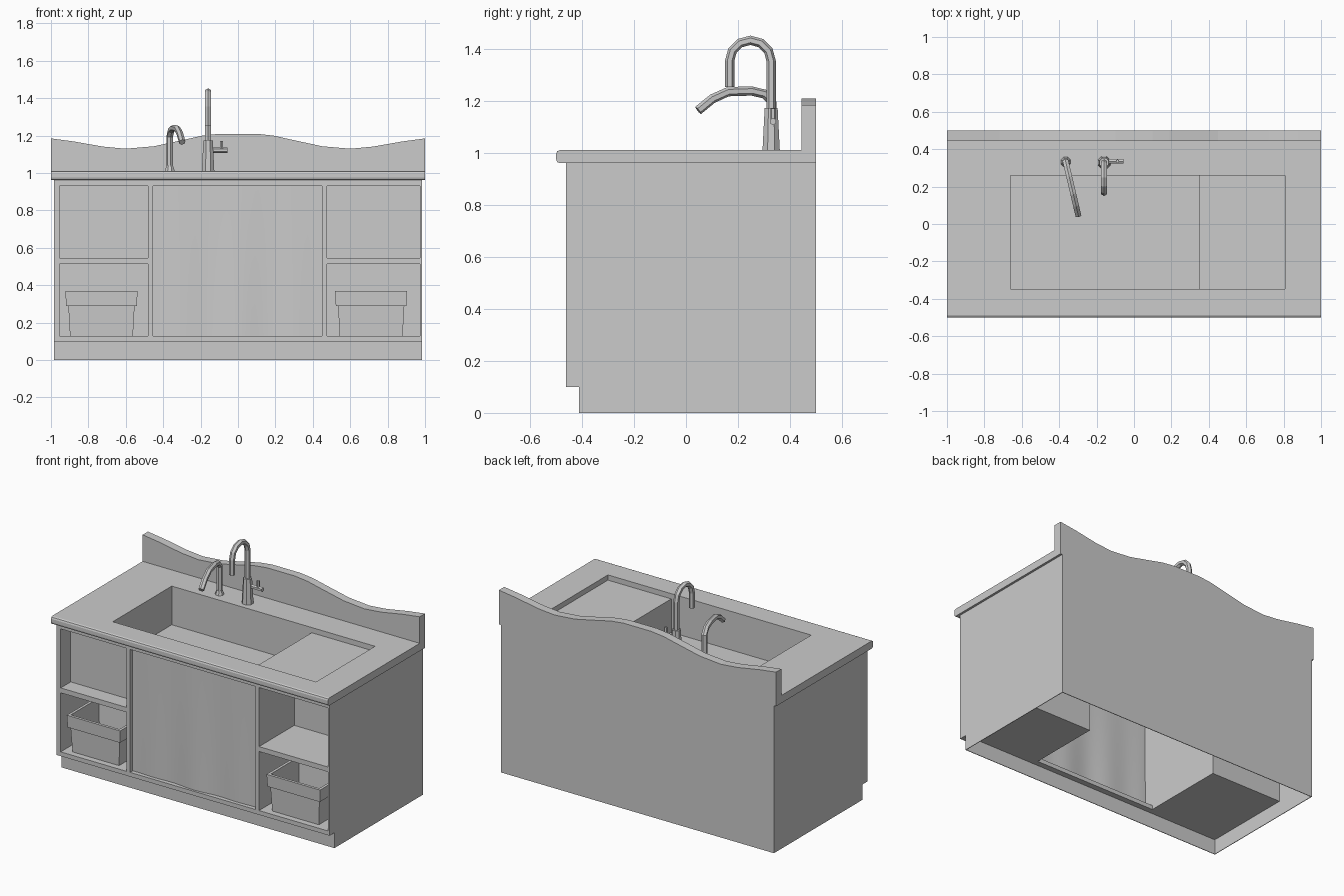
import bpy, bmesh, math
from mathutils import Vector

if "Cube" in bpy.data.objects:
    bpy.data.objects.remove(bpy.data.objects["Cube"], do_unlink=True)

grey = bpy.data.materials.new("plain_grey")
grey.use_nodes = True
GREY = (0.6, 0.6, 0.6, 1)
grey.diffuse_color = GREY
grey.node_tree.nodes["Principled BSDF"].inputs["Base Color"].default_value = GREY


def finish(name, bm):
    bmesh.ops.recalc_face_normals(bm, faces=bm.faces)
    mesh = bpy.data.meshes.new(name)
    bm.to_mesh(mesh)
    bm.free()
    mesh.materials.append(grey)
    obj = bpy.data.objects.new(name, mesh)
    bpy.context.collection.objects.link(obj)
    return obj


def box(name, xs, ys, zs, open_top=False):
    bm = bmesh.new()
    bmesh.ops.create_cube(bm, size=1)
    for v in bm.verts:
        v.co = [r[0] if c < 0 else r[1] for c, r in zip(v.co, (xs, ys, zs))]
    if open_top:
        top = [f for f in bm.faces if f.normal.z > 0.9]
        bmesh.ops.delete(bm, geom=top, context='FACES_ONLY')
    return finish(name, bm)


def extrude(name, points, offset):
    """Fill a flat outline and push it along an offset."""
    bm = bmesh.new()
    face = bm.faces.new([bm.verts.new(p) for p in points])
    new = bmesh.ops.extrude_face_region(bm, geom=[face])["geom"]
    bmesh.ops.translate(bm, vec=offset, verts=[g for g in new if isinstance(g, bmesh.types.BMVert)])
    return finish(name, bm)


def loft(name, rings):
    """Join rings of points with quads and cap both ends."""
    bm = bmesh.new()
    loops = [[bm.verts.new(p) for p in ring] for ring in rings]
    n = len(loops[0])
    for a, b in zip(loops, loops[1:]):
        for i in range(n):
            j = (i + 1) % n
            bm.faces.new((a[i], a[j], b[j], b[i]))
    bm.faces.new(loops[0])
    bm.faces.new(loops[-1])
    return finish(name, bm)


def tube(name, path, radii, sides=6):
    """Sweep a polygon of changing radius along a path."""
    pts = [Vector(p) for p in path]
    run = pts[-1] - pts[0]
    side = Vector((-run.y, run.x, 0))
    side = side.normalized() if side.length > 0.001 else Vector((1, 0, 0))
    rings = []
    for i, p in enumerate(pts):
        t = (pts[min(i + 1, len(pts) - 1)] - pts[max(i - 1, 0)]).normalized()
        u = side - t * side.dot(t)
        u = u.normalized() if u.length > 0.01 else Vector((0, 1, 0))
        w = t.cross(u)
        r = radii[min(i, len(radii) - 1)]
        angles = [math.tau * (k + 0.5) / sides for k in range(sides)]
        rings.append([p + (u * math.cos(a) + w * math.sin(a)) * r for a in angles])
    return loft(name, rings)


# Main levels of the cabinet
FRONT, KICK, BACK = -0.463, -0.413, 0.5
BOTTOM, FLOOR, CEIL, UNDER, TOP = 0.1, 0.128, 0.93, 0.962, 1.012
SKIN = 0.004

# Thin outer skins, the sides with a toe notch
side_outline = [(FRONT, BOTTOM), (FRONT, UNDER), (BACK, UNDER), (BACK, 0), (KICK, 0), (KICK, BOTTOM)]
for name, x in (("right_side_panel", -0.985), ("left_side_panel", 0.985 - SKIN)):
    extrude(name, [(x, y, z) for y, z in side_outline], (SKIN, 0, 0))
INNER = (-0.985 + SKIN, 0.985 - SKIN)
box("back_panel", INNER, (BACK - SKIN, BACK), (0, UNDER))
box("toe_kick", INNER, (KICK, KICK + SKIN), (0, BOTTOM))

# Frame of the middle opening
box("middle_bottom_rail", (-0.455, 0.449), (FRONT, -0.37), (BOTTOM, FLOOR))
box("middle_top_rail", (-0.455, 0.449), (FRONT, -0.37), (CEIL, UNDER))

# Shelf bays: opening, outer wall, divider, upper depth, full depth, height clear of the sink
bays = (("right", (-0.955, -0.481), (INNER[0], -0.955), (-0.481, -0.455), -0.36, 0.2, 0.75),
        ("left", (0.476, 0.972), (0.972, INNER[1]), (0.449, 0.476), -0.1, 0.12, 0.95))
for side, xs, wall, divider, upper, deep, clear in bays:
    box(side + "_bay_wall", wall, (FRONT, deep), (BOTTOM, UNDER))
    box(side + "_bay_floor", xs, (FRONT, deep), (BOTTOM, FLOOR))
    box(side + "_bay_ceiling", xs, (FRONT, upper), (CEIL, UNDER))
    box(side + "_shelf", xs, (FRONT, deep), (0.513, 0.545))
    box(side + "_upper_back", xs, (upper, upper + 0.01), (0.545, UNDER))
    box(side + "_lower_back", xs, (deep - 0.01, deep), (FLOOR, 0.513))
    step = [(FRONT, BOTTOM), (deep, BOTTOM), (deep, clear), (-0.358, clear), (-0.358, UNDER), (FRONT, UNDER)]
    extrude(side + "_divider", [(divider[0], y, z) for y, z in step], (divider[1] - divider[0], 0, 0))

# Countertop with rounded front edge and basin cutout
nose = [(-0.486, UNDER), (-0.496, UNDER + 0.004), (-0.5, UNDER + 0.014),
        (-0.5, TOP - 0.014), (-0.496, TOP - 0.004), (-0.486, TOP)]
slab = nose + [(0.46, TOP), (0.46, UNDER)]
counter = extrude("countertop", [(-1, y, z) for y, z in slab], (2, 0, 0))
HOLE_X, HOLE_Y = (-0.66, 0.807), (-0.348, 0.26)
cutter = box("basin_cutter", HOLE_X, HOLE_Y, (0.9, 1.1))
cutter.hide_render = True
cut = counter.modifiers.new("basin_hole", 'BOOLEAN')
cut.object, cut.operation, cut.solver = cutter, 'DIFFERENCE', 'EXACT'
bpy.context.view_layer.objects.active = counter
bpy.ops.object.modifier_apply(modifier=cut.name)
bpy.data.objects.remove(cutter, do_unlink=True)

# Deep basin and the shallow drainboard beside it
basin = box("basin", (HOLE_X[0], 0.35), HOLE_Y, (0.76, 0.975), open_top=True)
shell = basin.modifiers.new("wall", 'SOLIDIFY')
shell.thickness, shell.offset = 0.008, 1
box("drainboard", (0.35, HOLE_X[1]), HOLE_Y, (0.955, 0.978))

# Wavy backsplash
half = [(1, 1.185), (0.88, 1.169), (0.72, 1.141), (0.6, 1.13), (0.45, 1.143),
        (0.27, 1.182), (0.19, 1.2), (0.1, 1.21)]
crest = half + [(-x, z) for x, z in reversed(half)]
outline = [(-1, UNDER), (1, UNDER)] + crest
extrude("backsplash", [(x, 0.445, z) for x, z in outline], (0, 0.055, 0))

# Curtain sheet with faint folds that deepen towards the hem
bm = bmesh.new()
bmesh.ops.create_grid(bm, x_segments=48, y_segments=6, size=0.5)
for v in bm.verts:
    u, h = v.co.x, v.co.y + 0.5
    fold = math.cos(u * math.tau * 3) * 0.5 + math.cos(u * math.tau * 1.5) * 0.5
    v.co = (-0.003 + u * 0.904, -0.44 - fold * (0.009 - 0.007 * h), FLOOR + h * (CEIL - FLOOR))
curtain = finish("curtain", bm)
for poly in curtain.data.polygons:
    poly.use_smooth = True

# Storage baskets: tapered body, wider rim, hollow inside
basket_rings = [(0.168, 0.138, FLOOR), (0.177, 0.146, 0.29), (0.189, 0.158, 0.29),
                (0.193, 0.162, 0.37), (0.175, 0.144, 0.37), (0.16, 0.128, 0.14)]
for name, cx in (("right_basket", -0.73), ("left_basket", 0.712)):
    loft(name, [[(cx + sx * a, -0.285 + sy * b, z) for sx, sy in ((-1, -1), (1, -1), (1, 1), (-1, 1))]
                for a, b, z in basket_rings])

# Tall gooseneck tap with lever
TX, TY = -0.16, 0.328
tube("tall_tap_base", [(TX, TY, TOP), (TX, TY, 1.175)], [0.036, 0.027], sides=8)
arc = [math.pi * k / 6 for k in range(7)]
neck = [(TX, 0.328, 1.16)] + [(TX, 0.248 + 0.08 * math.cos(a), 1.355 + 0.08 * math.sin(a)) for a in arc]
tube("tall_tap_neck", neck + [(TX, 0.168, 1.255)], [0.018])
tube("tap_lever_arm", [(TX, 0.335, 1.122), (-0.055, 0.335, 1.122)], [0.014])
tube("tap_lever_pin", [(-0.088, 0.335, 1.12), (-0.088, 0.335, 1.172)], [0.01])

# Low swan neck tap, turned slightly to one side
tube("low_tap_base", [(-0.365, 0.332, TOP), (-0.365, 0.332, 1.04)], [0.028, 0.019], sides=8)
spout = [(0, 1.02), (0, 1.195), (0.03, 1.228), (0.08, 1.24), (0.17, 1.237), (0.23, 1.21), (0.285, 1.165)]
tube("low_tap_spout", [(-0.365 + d * 0.235, 0.332 - d, z) for d, z in spout], [0.018])
